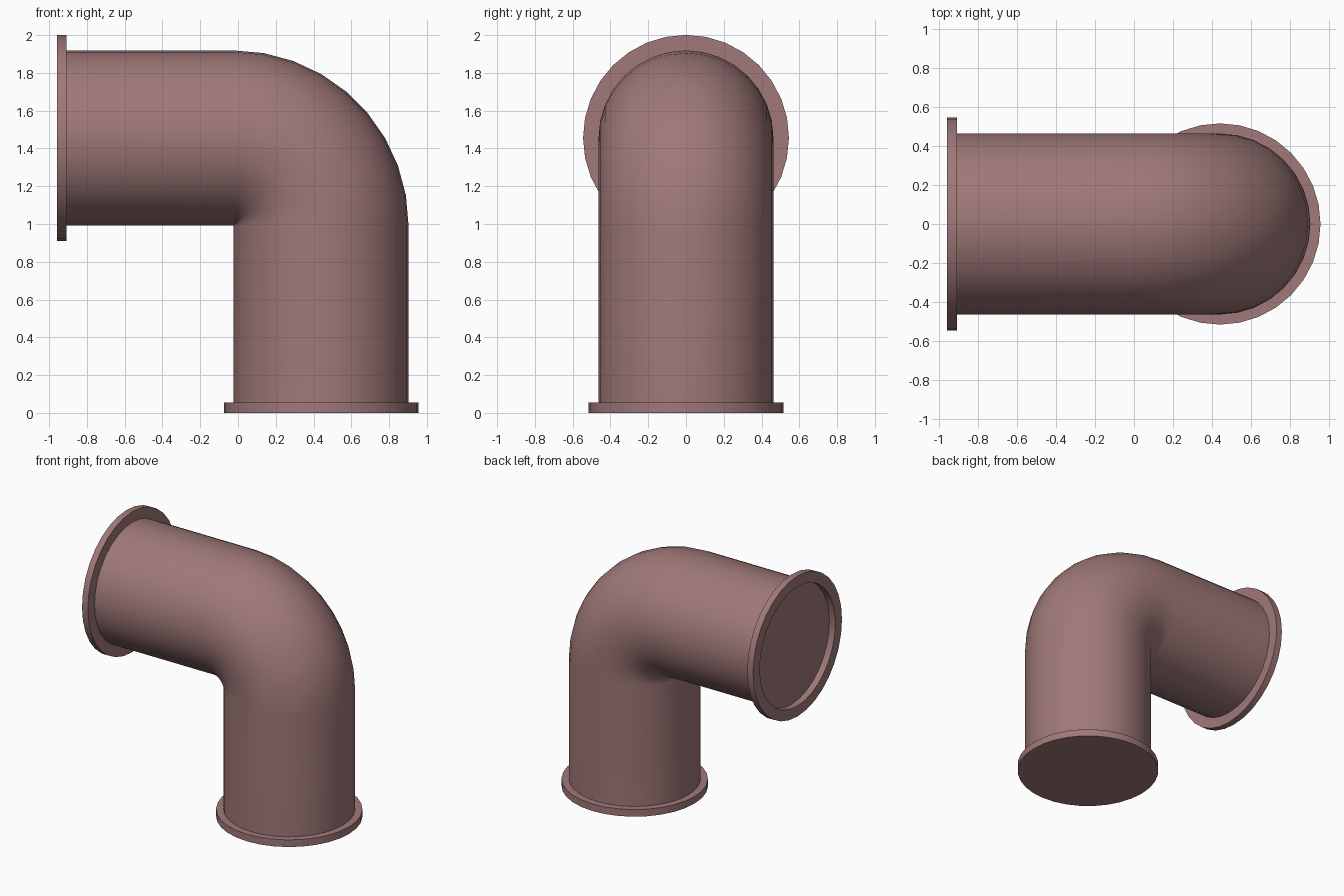
import bpy, bmesh, math
from mathutils import Vector

if "Cube" in bpy.data.objects:
    bpy.data.objects.remove(bpy.data.objects["Cube"])

SIDES = 32
R = 0.463                          # pipe radius
BEND = 0.465                       # centreline radius of the elbow
PIVOT = Vector((-0.025, 0, 0.991)) # centre the elbow turns about
X, Z, Y = Vector((1, 0, 0)), Vector((0, 0, 1)), Vector((0, 1, 0))

mat = bpy.data.materials.new("pipe_paint")
mat.diffuse_color = (0.35, 0.19, 0.19, 1)
mat.use_nodes = True
mat.node_tree.nodes["Principled BSDF"].inputs["Base Color"].default_value = mat.diffuse_color


def sweep(name, stations, closed=False, caps=(False, False)):
    """Skin circular rings given as (centre, in-plane axis, radius)."""
    bm = bmesh.new()
    rings = []
    for c, u, r in stations:
        ring = []
        for i in range(SIDES):
            a = 2 * math.pi * i / SIDES
            ring.append(bm.verts.new(c + r * (math.cos(a) * u + math.sin(a) * Y)))
        rings.append(ring)
    pairs = list(zip(rings, rings[1:]))
    if closed:
        pairs.append((rings[-1], rings[0]))
    for p, q in pairs:
        for i in range(SIDES):
            j = (i + 1) % SIDES
            bm.faces.new((p[i], p[j], q[j], q[i]))
    for use, ring in zip(caps, (rings[0], rings[-1])):
        if use:
            bm.faces.new(ring)
    bmesh.ops.recalc_face_normals(bm, faces=bm.faces)
    me = bpy.data.meshes.new(name)
    bm.to_mesh(me)
    bm.free()
    me.materials.append(mat)
    ob = bpy.data.objects.new(name, me)
    bpy.context.collection.objects.link(ob)
    bpy.ops.object.select_all(action='DESELECT')
    ob.select_set(True)
    bpy.context.view_layer.objects.active = ob
    bpy.ops.object.shade_smooth_by_angle(angle=math.radians(35))
    return ob


foot = Vector((PIVOT.x + BEND, 0, 0))           # axis of the upright leg
mouth = Vector((-0.957, 0, PIVOT.z + BEND))     # outer end of the level leg
T = 0.05                                        # flange thickness

# Elbow pipe: upright leg, nine-step bend, level leg closed by a recessed plate
path = [(foot + 0.03 * Z, X, R)]
for k in range(10):
    a = math.radians(10 * k)
    u = Vector((math.cos(a), 0, math.sin(a)))
    path.append((PIVOT + BEND * u, u, R))
path.append((mouth + T * X, Z, R))
sweep("elbow_pipe", path, caps=(True, True))

# Solid foot flange
sweep("foot_flange", [(foot, X, 0.515), (foot + 0.055 * Z, X, 0.515)], caps=(True, True))

# Open ring flange around the mouth
sweep("mouth_flange", [(mouth, Z, R), (mouth, Z, 0.545),
                       (mouth + T * X, Z, 0.545), (mouth + T * X, Z, R)], closed=True)
